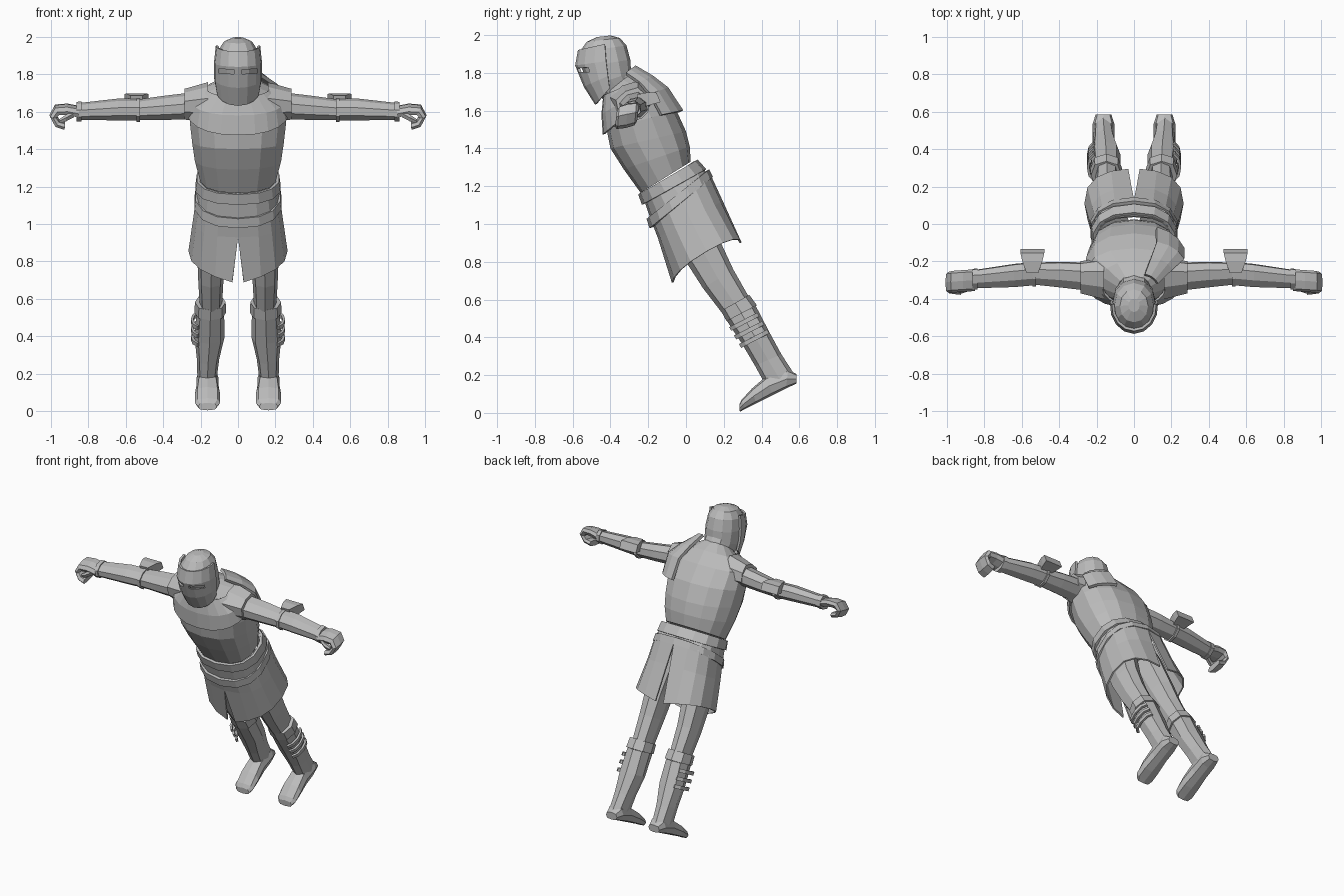
import bpy
from math import sin, cos, pi, radians
from mathutils import Vector

cube = bpy.data.objects.get("Cube")
if cube:
    bpy.data.objects.remove(cube)

GREY = (0.5, 0.5, 0.5, 1)
mat = bpy.data.materials.new("plain grey")
mat.use_nodes = True
mat.diffuse_color = GREY
mat.node_tree.nodes["Principled BSDF"].inputs["Base Color"].default_value = GREY


def signed_pow(v, p):
    return abs(v) ** p * (1 if v >= 0 else -1)


def ring(c, u, v, n=10, p=0.85, a0=0, a1=360, turn=0):
    """Points around centre c; starts at -v and passes through +u."""
    c, u, v = Vector(c), Vector(u), Vector(v)
    closed = a1 - a0 == 360
    steps = n if closed else n + 1
    pts = []
    for i in range(steps):
        a = radians(a0 + turn + (a1 - a0) * i / n)
        pts.append(c + u * signed_pow(sin(a), p) - v * signed_pow(cos(a), p))
    return pts


def section(front, back, hw, cx=0, **kw):
    """Cross-section from a front and a back (y, z) point and a half width."""
    f, b = Vector((0, *front)), Vector((0, *back))
    return ring((f + b) / 2 + Vector((cx, 0, 0)), (hw, 0, 0), (b - f) / 2, **kw)


def loft(name, rings, closed=True, caps=True, mirror=False, thick=0):
    n = len(rings[0])
    verts = [p for r in rings for p in r]
    faces = []
    for k in range(len(rings) - 1):
        for i in range(n if closed else n - 1):
            j = (i + 1) % n
            faces.append((k * n + i, k * n + j, (k + 1) * n + j, (k + 1) * n + i))
    if closed and caps:
        faces.append(tuple(reversed(range(n))))
        faces.append(tuple(range(len(verts) - n, len(verts))))
    me = bpy.data.meshes.new(name)
    me.from_pydata(verts, [], faces)
    ob = bpy.data.objects.new(name, me)
    bpy.context.collection.objects.link(ob)
    me.materials.append(mat)
    bpy.context.view_layer.objects.active = ob
    bpy.ops.object.mode_set(mode='EDIT')
    bpy.ops.mesh.select_all(action='SELECT')
    bpy.ops.mesh.normals_make_consistent(inside=False)
    bpy.ops.object.mode_set(mode='OBJECT')
    if mirror:
        ob.modifiers.new("mirror", 'MIRROR').merge_threshold = 0.002
    if thick:
        s = ob.modifiers.new("thickness", 'SOLIDIFY')
        s.thickness, s.offset = thick, 0
    return ob


def body(name, rows, cx=0, mirror=False, caps=True, **kw):
    return loft(name, [section(f, b, w, cx if len(r) == 0 else r[0], **kw)
                       for f, b, w, *r in rows], mirror=mirror, caps=caps)


def sheet(name, rows, a0, a1, n, mirror=True, thick=0.012, p=0.85):
    return loft(name, [section(f, b, w, n=n, a0=a0, a1=a1, p=p) for f, b, w in rows],
                closed=False, mirror=mirror, thick=thick)


# Torso, neck and head
body("torso", [((-.24, 1.165), (.025, 1.33), .205), ((-.33, 1.29), (.02, 1.41), .235),
               ((-.40, 1.40), (.0, 1.49), .25), ((-.42, 1.50), (-.05, 1.60), .262),
               ((-.425, 1.60), (-.13, 1.70), .26), ((-.42, 1.66), (-.2, 1.77), .18),
               ((-.43, 1.70), (-.28, 1.80), .09)], n=14)
body("neck", [((-.42, 1.64), (-.24, 1.74), .09), ((-.49, 1.76), (-.30, 1.84), .09)])
body("head", [((-.44, 1.66), (-.28, 1.76), .09), ((-.51, 1.73), (-.29, 1.80), .112),
              ((-.555, 1.83), (-.295, 1.87), .115), ((-.565, 1.91), (-.315, 1.945), .105),
              ((-.525, 1.965), (-.35, 1.985), .075), ((-.47, 1.99), (-.40, 1.998), .03)],
     n=12, p=0.95)

# Visor with two eye slits
visor = sheet("visor", [((-.565, 1.92), (-.315, 1.98), .112), ((-.58, 1.84), (-.29, 1.88), .122),
                        ((-.535, 1.73), (-.31, 1.83), .122), ((-.475, 1.635), (-.345, 1.79), .11)],
              0, 95, 4, thick=0.014, p=1)
slit = loft("slit_cutter", [ring((.062, y, 1.815), (.058, 0, .003), (0, 0, .016), n=4, p=1, turn=45)
                            for y in (-.66, -.47)], mirror=True)
slit.hide_render = True
slit.display_type = 'WIRE'
cut = visor.modifiers.new("eye slits", 'BOOLEAN')
cut.operation, cut.object = 'DIFFERENCE', slit
slit.hide_set(True)

# Layer over the chest and the single back shoulder panel
sheet("chest_mantle", [((-.432, 1.68), (-.19, 1.78), .17), ((-.442, 1.58), (-.115, 1.78), .26),
                       ((-.435, 1.475), (-.08, 1.77), .275)], 0, 95, 6)
sheet("shoulder_panel", [((-.44, 1.70), (-.265, 1.835), .13), ((-.42, 1.66), (-.17, 1.78), .21),
                         ((-.425, 1.60), (-.09, 1.72), .275), ((-.42, 1.52), (-.01, 1.60), .275)],
      110, 158, 3, mirror=False, thick=0.02)

# Slit skirt: each half pulls away from the centre toward the hem
skirt_rows = [((-.225, 1.15), (.04, 1.33), .205, 0, 0), ((-.18, 1.02), (.13, 1.25), .22, 0, 0),
              ((-.145, .93), (.19, 1.12), .235, 0, .012), ((-.07, .69), (.29, .90), .26, .03, .03)]
halves = []
for f, b, w, gap_front, gap_back in skirt_rows:
    half = section(f, b, w, n=8, a0=0, a1=180, p=0.8)
    half[0].x, half[-1].x = gap_front, gap_back
    if gap_front:
        for i, pt in enumerate(half):
            pt.z += 0.06 * sin(pi * i / 8)
    halves.append(half)
loft("skirt", halves, closed=False, mirror=True, thick=0.01)

# Waist belt and slung belt
sheet("waist_belt", [((-.245, 1.16), (.055, 1.335), .215), ((-.225, 1.105), (.10, 1.285), .222)],
      0, 180, 7, thick=0.018)
sheet("slung_belt", [((-.20, 1.03), (.115, 1.285), .222), ((-.185, .98), (.135, 1.245), .228)],
      0, 180, 7, thick=0.018)

# Legs, boots and feet
body("legs", [((-.12, 1.0), (.09, 1.14), .085, .105), ((.0, .80), (.185, .9), .078, .14),
              ((.09, .66), (.25, .76), .068, .145), ((.19, .53), (.335, .61), .06, .145)],
     mirror=True, n=8)
body("boot_cuffs", [((.185, .54), (.335, .625), .082), ((.215, .485), (.375, .57), .085)],
     cx=.148, mirror=True, n=8)
body("boots", [((.215, .49), (.37, .565), .074, .148), ((.30, .36), (.44, .43), .08, .152),
               ((.365, .25), (.505, .31), .06, .16), ((.42, .15), (.57, .21), .052, .165)],
     mirror=True, n=8)
body("feet", [((.585, .155), (.585, .205), .042), ((.53, .13), (.54, .23), .058),
              ((.46, .095), (.42, .19), .058), ((.37, .05), (.35, .13), .068),
              ((.31, .02), (.295, .07), .068), ((.285, .005), (.282, .045), .05)],
     cx=.163, mirror=True, n=8, p=0.7)

# Straps round the outside of each boot
for i in range(3):
    y, z = .305 + i * .026, .495 - i * .045
    rows = [section((y - .085 + k * .012, z - .045 - k * .02), (y + .08 + k * .012, z + .04 - k * .02),
                    .09, .155, n=4, a0=35, a1=145, p=0.8) for k in (0, 1)]
    loft("boot_strap_%d" % (i + 1), rows, closed=False, mirror=True, thick=0.014)


def across(name, rows, n=8, p=0.85):
    """Mirrored limb part along x from rows of x, y, z, depth and height radius."""
    tilt = radians(30)
    return loft(name, [ring((x, y, z), Vector((0, cos(tilt), sin(tilt))) * ry,
                            Vector((0, -sin(tilt), cos(tilt))) * rz, n=n, p=p)
                       for x, y, z, ry, rz in rows], mirror=True)


# Arms
across("shoulders", [(.16, -.29, 1.65, .11, .095), (.285, -.285, 1.64, .085, .072)], p=0.7)
across("upper_arms", [(.26, -.28, 1.63, .078, .065), (.40, -.27, 1.62, .072, .058),
                      (.535, -.265, 1.61, .062, .05)])
across("forearms", [(.53, -.265, 1.612, .066, .052), (.64, -.275, 1.612, .066, .052),
                    (.86, -.295, 1.60, .052, .04)])
across("arm_bands", [(.523, -.265, 1.61, .072, .06), (.543, -.265, 1.61, .072, .06)])
across("glove_cuffs", [(.835, -.293, 1.602, .06, .048), (.862, -.296, 1.60, .06, .046)])

# Flared elbow guards behind the arms
loft("elbow_guards", [ring((.543, y, z), (w, 0, 0), (0, -.015, h), n=4, p=1, turn=45)
                      for y, z, w, h in ((-.25, 1.65, .045, .05), (-.19, 1.665, .075, .045),
                                         (-.145, 1.67, .09, .035))], mirror=True)

# Curled hands: a flattened tube following the palm and fingers
curl = [(.85, 1.60, 90), (.91, 1.612, 85), (.965, 1.61, 60), (.988, 1.578, 10),
        (.965, 1.54, -50), (.925, 1.528, -85)]
loft("hands", [ring((x, -.30 - .02 * i / 5, z), (0, .058, .012),
                    Vector((cos(radians(a)), 0, sin(radians(a)))) * (.028 if i < 3 else .02),
                    n=8, p=0.7) for i, (x, z, a) in enumerate(curl)], mirror=True)
across("thumbs", [(.875, -.335, 1.59, .02, .022), (.92, -.352, 1.565, .018, .02),
                  (.955, -.345, 1.548, .012, .014)], n=6)
